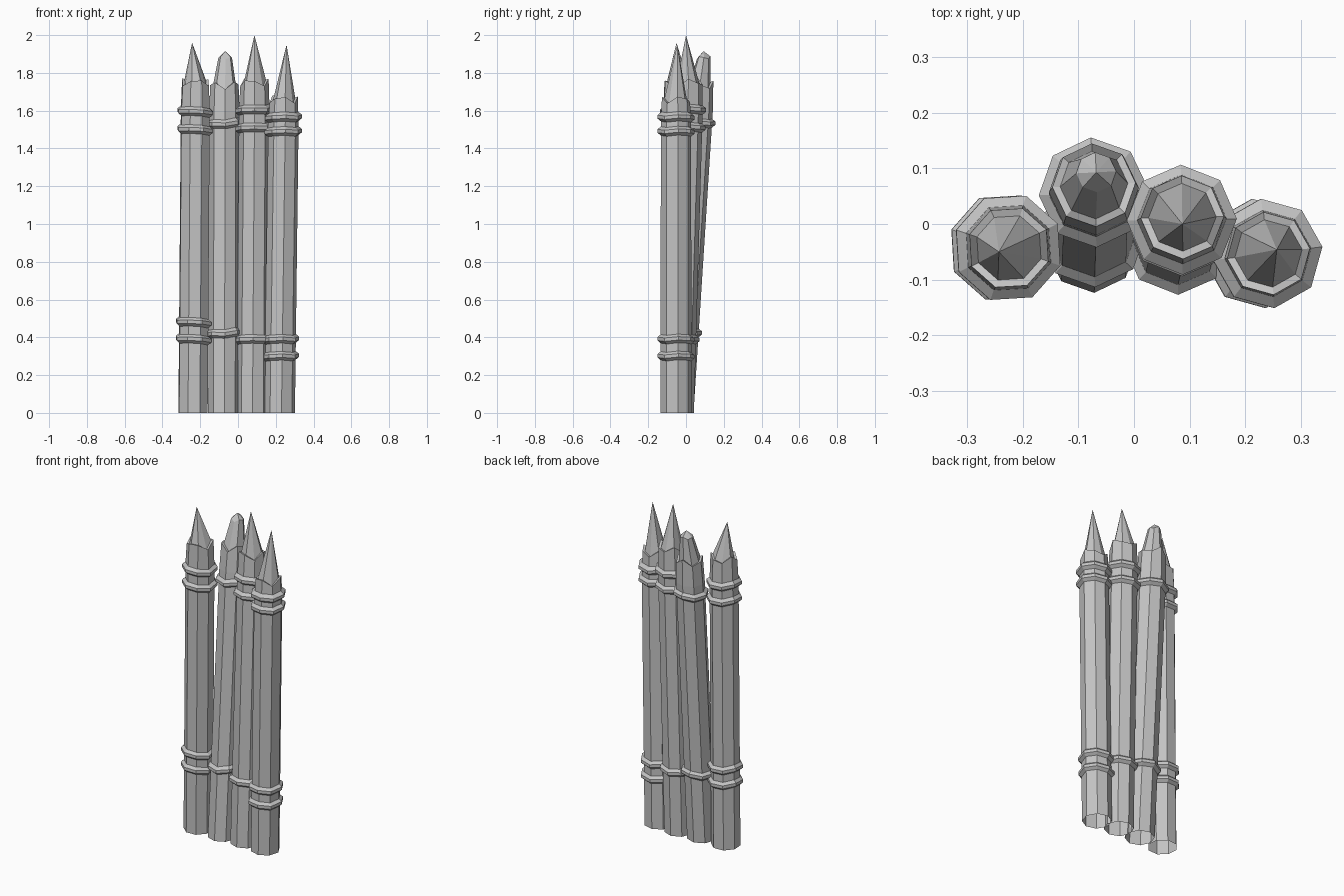
import bpy, bmesh, math
from mathutils import Vector

cube = bpy.data.objects.get("Cube")
if cube:
    bpy.data.objects.remove(cube)

SIDES = 8

wood = bpy.data.materials.new("pale grey wood")
wood.use_nodes = True
grey = (0.55, 0.55, 0.55, 1)
wood.diffuse_color = grey
wood.node_tree.nodes["Principled BSDF"].inputs["Base Color"].default_value = grey


def ring(bm, centre, radius, turn, jag=0.0, slope=0.0):
    """One ring of vertices, optionally jagged or tilted sideways."""
    verts = []
    for i in range(SIDES):
        a = math.radians(turn) + math.tau * i / SIDES
        dz = jag * math.sin(i * 2.4 + turn) + slope * math.cos(a)
        offset = Vector((radius * math.cos(a), radius * math.sin(a), dz))
        verts.append(bm.verts.new(centre + offset))
    return verts


def bridge(bm, lower, upper):
    for i in range(SIDES):
        j = (i + 1) % SIDES
        bm.faces.new((lower[i], lower[j], upper[j], upper[i]))


def finish(bm, name):
    mesh = bpy.data.meshes.new(name)
    bm.to_mesh(mesh)
    bm.free()
    mesh.materials.append(wood)
    obj = bpy.data.objects.new(name, mesh)
    bpy.context.scene.collection.objects.link(obj)


def make_post(name, base, top, tip, turn, blunt):
    """Open-bottomed log with a jagged shoulder, narrow ledge and sharpened tip."""
    bm = bmesh.new()
    rings = [ring(bm, base, 0.082, turn),
             ring(bm, base.lerp(top, 0.92), 0.081, turn),
             ring(bm, top, 0.075, turn, 0.022),
             ring(bm, top - Vector((0, 0, 0.004)), 0.061, turn, 0.022)]
    if blunt:
        rings.append(ring(bm, tip - Vector((0, 0, 0.035)), 0.036, turn, 0.008))
    for lower, upper in zip(rings, rings[1:]):
        bridge(bm, lower, upper)
    apex = bm.verts.new(tip)
    last = rings[-1]
    for i in range(SIDES):
        bm.faces.new((last[i], last[(i + 1) % SIDES], apex))
    finish(bm, name)


def make_band(name, centre, turn, slope):
    """Rope binding with a ridged outer edge."""
    bm = bmesh.new()
    profile = [(0.078, -0.026), (0.099, -0.009), (0.099, 0.009), (0.078, 0.026)]
    rings = [ring(bm, centre + Vector((0, 0, z)), r, turn, 0.004, slope)
             for r, z in profile]
    for i in range(len(rings)):
        bridge(bm, rings[i], rings[(i + 1) % len(rings)])
    finish(bm, name)


# name, base xy, shoulder xyz, tip xyz, turn, blunt tip, band heights, band slope
posts = [
    ("right_outer", (-0.238, -0.042), (-0.225, -0.043, 1.75),
     (-0.243, -0.05, 1.96), 26, False, (0.39, 0.48, 1.50, 1.595), -0.005),
    ("right_inner", (-0.076, -0.042), (-0.072, 0.07, 1.735),
     (-0.068, 0.093, 1.915), 3, True, (0.42, 1.53), 0.006),
    ("left_inner", (0.075, -0.04), (0.087, 0.012, 1.75),
     (0.087, 0.0, 2.0), 1, False, (0.39, 1.51, 1.605), 0.003),
    ("left_outer", (0.22, -0.053), (0.242, -0.053, 1.66),
     (0.257, -0.046, 1.95), 7, False, (0.30, 0.39, 1.49, 1.565), 0.002),
]

for name, base, top, tip, turn, blunt, heights, slope in posts:
    base, top, tip = Vector((*base, 0)), Vector(top), Vector(tip)
    make_post(name + "_post", base, top, tip, turn, blunt)
    for n, z in enumerate(heights, 1):
        make_band(f"{name}_band_{n}", base.lerp(top, z / top.z), turn, slope)
